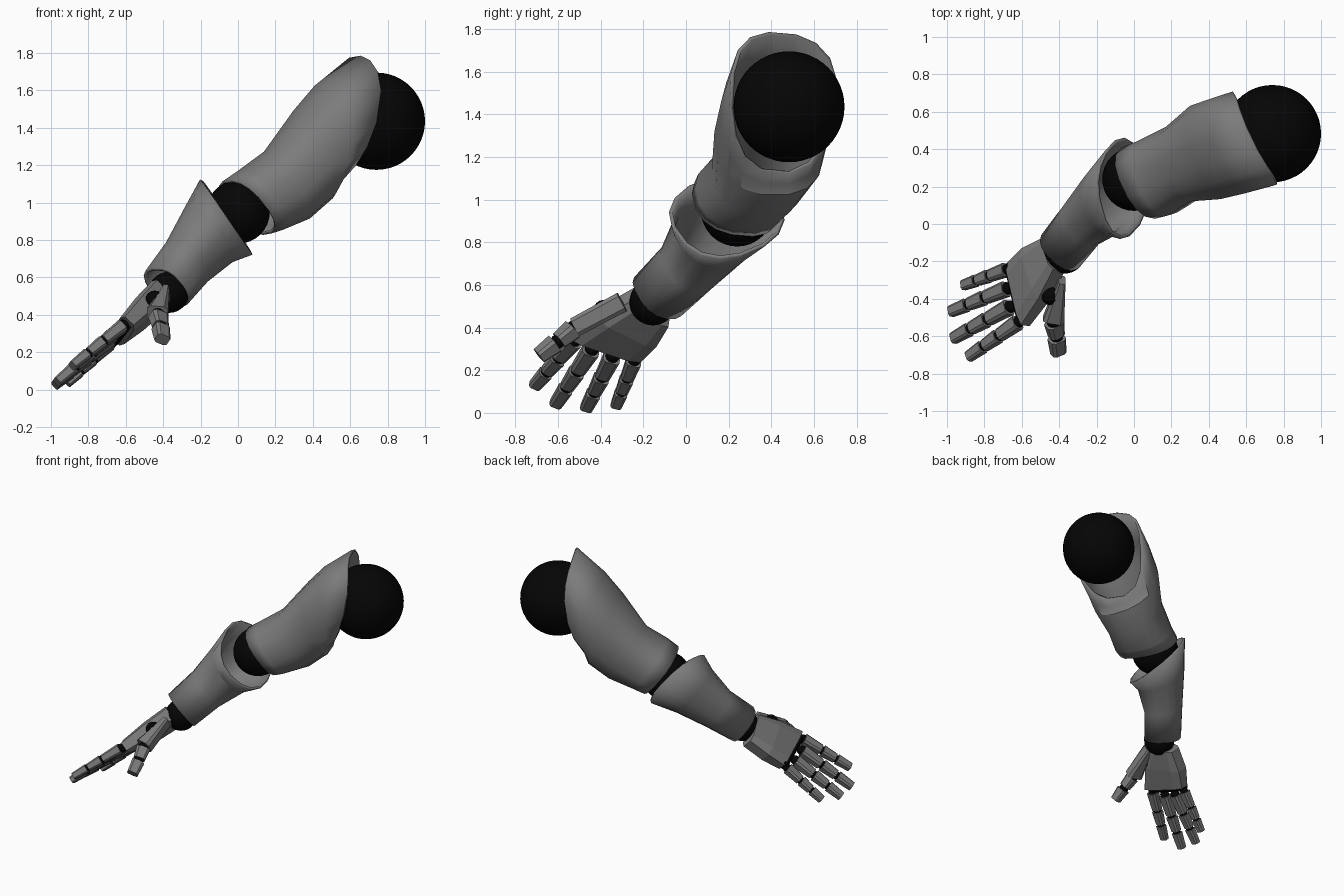
import bpy, bmesh, math
from mathutils import Vector as V

if "Cube" in bpy.data.objects:
    bpy.data.objects.remove(bpy.data.objects["Cube"])


def material(name, value):
    m = bpy.data.materials.new(name)
    m.diffuse_color = (value, value, value, 1)
    m.use_nodes = True
    m.node_tree.nodes["Principled BSDF"].inputs["Base Color"].default_value = m.diffuse_color
    return m


GREY = material("armour grey", 0.2)
BLACK = material("joint black", 0.0015)


def ring(centre, a, b, sides, power):
    """Superellipse ring spanned by half-axis vectors a and b."""
    pts = []
    for i in range(sides):
        ang = 2 * math.pi * (i + 0.5) / sides
        c, s = math.cos(ang), math.sin(ang)
        pts.append(centre + a * math.copysign(abs(c) ** (2 / power), c)
                   + b * math.copysign(abs(s) ** (2 / power), s))
    return pts


def loft(name, rings, mat, caps=True, smooth=False, wall=0):
    bm = bmesh.new()
    loops = [[bm.verts.new(p) for p in r] for r in rings]
    n = len(loops[0])
    for lo, hi in zip(loops, loops[1:]):
        for i in range(n):
            j = (i + 1) % n
            bm.faces.new((lo[i], lo[j], hi[j], hi[i]))
    if caps:
        bm.faces.new(loops[0])
        bm.faces.new(loops[-1])
    bmesh.ops.recalc_face_normals(bm, faces=bm.faces[:])
    me = bpy.data.meshes.new(name)
    bm.to_mesh(me)
    bm.free()
    me.materials.append(mat)
    ob = bpy.data.objects.new(name, me)
    bpy.context.collection.objects.link(ob)
    if wall:
        mod = ob.modifiers.new("wall", 'SOLIDIFY')
        mod.thickness = wall
        mod.offset = -1
    if smooth:
        bpy.ops.object.select_all(action='DESELECT')
        ob.select_set(True)
        bpy.context.view_layer.objects.active = ob
        bpy.ops.object.shade_smooth_by_angle(angle=math.radians(28))
    return ob


def ball(name, centre, radius, seg=32):
    bpy.ops.mesh.primitive_uv_sphere_add(segments=seg, ring_count=seg // 2,
                                         radius=radius, location=centre)
    ob = bpy.context.object
    ob.name = name
    ob.data.materials.append(BLACK)
    bpy.ops.object.shade_smooth()


def shell(name, start, end, front, stations):
    """Open armour tube; each station is t, tilts, extents and squareness."""
    d = (end - start).normalized()
    f = V((d.y, -d.x, 0)).normalized() * front
    u = (V((0, 0, 1)) - d * d.z).normalized()
    rings = []
    for t, ku, kq, kf, top, bot, fr, bk, power in stations:
        c = u * (top + bot) / 2 + f * (fr + bk) / 2
        r = ring(c, u * (top - bot) / 2, f * (fr - bk) / 2, 16, power)
        rings.append([start + p + d * (t + ku * p.dot(u) + kq * p.dot(u) ** 2
                                       + kf * p.dot(f)) for p in r])
    loft(name, rings, GREY, caps=False, smooth=True, wall=0.018)


SHOULDER = V((0.74, 0.483, 1.435))
ELBOW = V((0.0, 0.24, 0.95))
WRIST = V((-0.37, -0.155, 0.52))

# Large ball joints
ball("shoulder_joint", SHOULDER, 0.26, 48)
ball("elbow_joint", ELBOW, 0.17)
ball("wrist_joint", WRIST, 0.11)

# Arm shells
shell("upper_arm", ELBOW, SHOULDER, 1, [
    (0.045, -0.12, 0, 0.15, 0.183, -0.187, 0.24, -0.185, 2.4),
    (0.13, -0.05, 0, 0.1, 0.185, -0.205, 0.245, -0.19, 2.4),
    (0.31, 0, 0, 0, 0.19, -0.238, 0.21, -0.215, 2.4),
    (0.52, 0.2, 0, 0, 0.285, -0.215, 0.25, -0.283, 2.4),
    (0.64, 0.6, -0.8, 0.08, 0.335, -0.175, 0.262, -0.285, 2.4),
    (0.76, 1.1, -1.2, 0.15, 0.36, -0.15, 0.27, -0.285, 2.4)])
shell("forearm", ELBOW, WRIST, -1, [
    (0.085, 0.12, 0, 0.75, 0.265, -0.21, 0.195, -0.22, 2.3),
    (0.24, 0.05, 0, 0.35, 0.215, -0.165, 0.14, -0.205, 2.3),
    (0.45, 0, 0, 0.1, 0.16, -0.135, 0.10, -0.18, 2.4),
    (0.67, 0, 0, 0, 0.15, -0.12, 0.11, -0.16, 2.5)])

# Palm, from thumb-side and little-finger-side edges
HAND_UP = V((-0.73, 0.087, 0.68)).normalized()
palm = []
for thumb_side, outer_side, half in (
        ((-0.40, -0.25, 0.56), (-0.46, -0.075, 0.43), 0.07),
        ((-0.48, -0.41, 0.47), (-0.575, -0.13, 0.335), 0.07),
        ((-0.58, -0.55, 0.37), (-0.66, -0.205, 0.255), 0.052)):
    a, b = V(thumb_side), V(outer_side)
    palm.append(ring((a + b) / 2, (a - b) / 2, HAND_UP * half, 8, 4))
loft("palm", palm, GREY)


def segment(name, p, q, w0, w1, h0, h1, up):
    """Tapered eight-sided finger plate from p to q."""
    d = (q - p).normalized()
    n = (up - d * up.dot(d)).normalized()
    s = d.cross(n)
    loft(name, [ring(p, s * w0, n * h0, 8, 4), ring(q, s * w1, n * h1, 8, 4)], GREY)


# Four fingers, three plates each with dark joints between
FINGERS = {
    "index": ((-0.605, -0.515, 0.35), (-0.885, -0.71, 0.127), 0.041),
    "middle": ((-0.65, -0.435, 0.31), (-0.967, -0.612, 0.04), 0.043),
    "ring": ((-0.665, -0.34, 0.275), (-0.98, -0.468, 0.022), 0.042),
    "little": ((-0.67, -0.24, 0.255), (-0.913, -0.328, 0.033), 0.038)}
for name, (p, q, w) in FINGERS.items():
    p, q = V(p), V(q)
    for i, (s, e) in enumerate(((0.06, 0.40), (0.44, 0.69), (0.73, 1.0))):
        k = 1 - 0.08 * i
        segment(f"{name}_finger_plate_{i + 1}", p.lerp(q, s), p.lerp(q, e),
                w * k, w * k * 0.86, w * k * 0.9, w * k * 0.72, HAND_UP)
        ball(f"{name}_finger_joint_{i + 1}", p.lerp(q, max(s - 0.02, 0.01)),
             w * k * 0.78, 16)

# Dark strip under the knuckles
a, b = V((-0.60, -0.50, 0.35)), V((-0.665, -0.22, 0.265))
side = V((-0.6, -0.4, -0.6)).normalized() * 0.03
loft("knuckle_bar", [ring(a, side, HAND_UP * 0.035, 8, 2),
                     ring(b, side, HAND_UP * 0.035, 8, 2)], BLACK)

# Thumb: wedge-shaped base plate and two short plates
THUMB_UP = V((0.5, -0.55, 0.65))
ROOT, MID = V((-0.385, -0.30, 0.52)), V((-0.43, -0.515, 0.405))
KNUCKLE, TIP = V((-0.415, -0.595, 0.34)), V((-0.405, -0.69, 0.268))
ball("thumb_root_joint", V((-0.445, -0.385, 0.48)), 0.05, 16)
segment("thumb_base_plate", ROOT, MID, 0.05, 0.048, 0.02, 0.06, V((1, 0, 0)))
ball("thumb_middle_joint", MID.lerp(KNUCKLE, 0.1), 0.038, 16)
segment("thumb_middle_plate", MID.lerp(KNUCKLE, 0.2), KNUCKLE, 0.05, 0.042,
        0.042, 0.036, THUMB_UP)
ball("thumb_end_joint", KNUCKLE.lerp(TIP, 0.08), 0.034, 16)
segment("thumb_end_plate", KNUCKLE.lerp(TIP, 0.2), TIP, 0.046, 0.04,
        0.04, 0.032, THUMB_UP)
